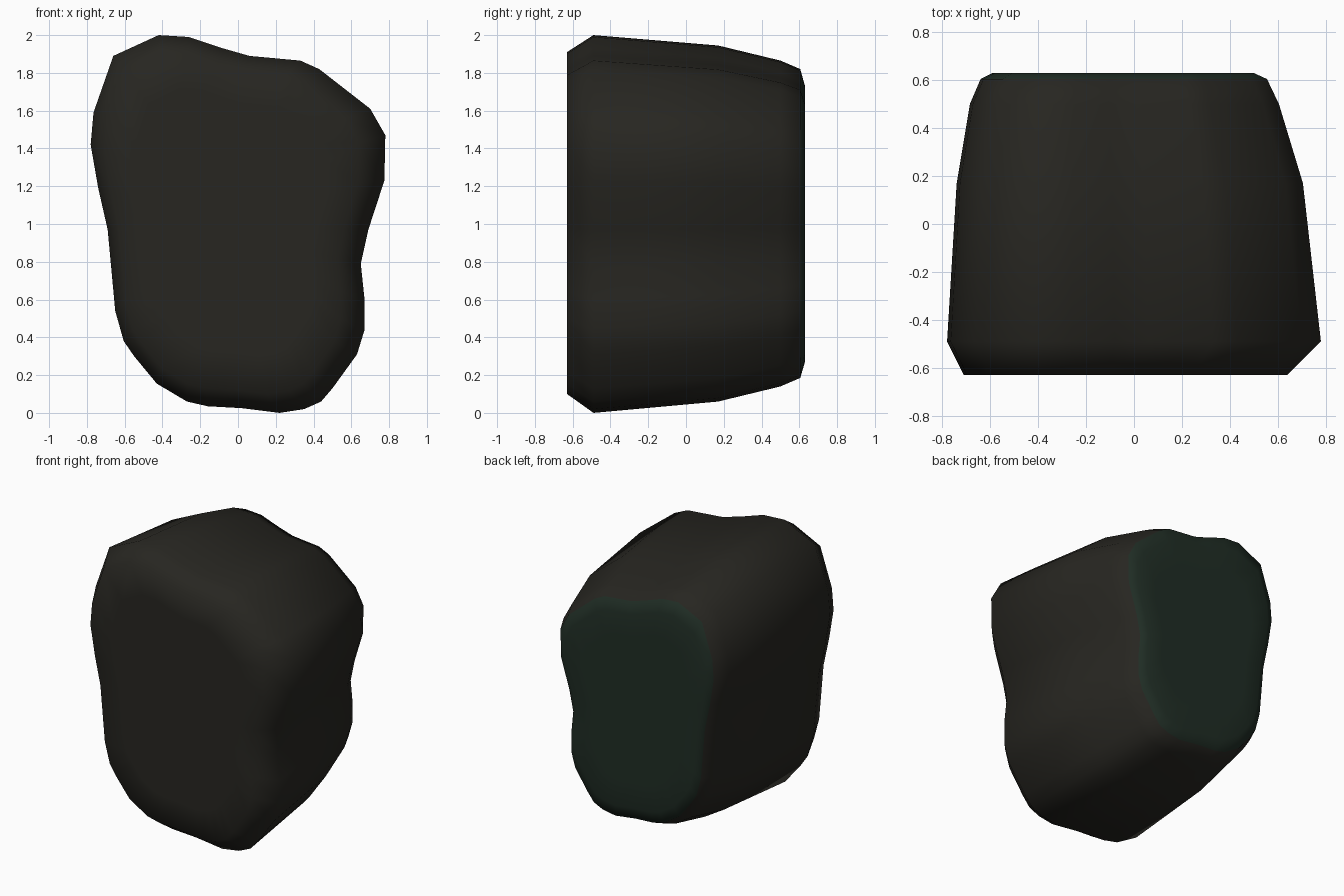
import bpy, bmesh

if "Cube" in bpy.data.objects:
    bpy.data.objects.remove(bpy.data.objects["Cube"])

# Boulder outline seen from the front (x, z)
outline = [(-.42, 2), (-.26, 1.99), (-.08, 1.93), (.06, 1.89), (.33, 1.865), (.43, 1.82),
           (.70, 1.61), (.78, 1.47), (.775, 1.23), (.69, .97), (.65, .79), (.67, .6),
           (.67, .44), (.63, .31), (.5, .13), (.44, .06), (.35, .02), (.22, 0),
           (.02, .025), (-.16, .035), (-.27, .06), (-.43, .155), (-.55, .3), (-.605, .38),
           (-.65, .54), (-.69, .97), (-.74, 1.19), (-.78, 1.42), (-.765, 1.59), (-.66, 1.89)]

# Cross-sections from front to back: y, x min, x max, z min, z max
sections = [(-.63, -.54, .48, .30, 1.70),
            (-.63, -.71, .64, .10, 1.91),
            (-.49, -.78, .78, 0, 2),
            (.17, -.74, .705, .06, 1.945),
            (.50, -.685, .605, .14, 1.865),
            (.605, -.64, .555, .185, 1.82),
            (.63, -.59, .50, .27, 1.73),
            (.63, -.45, .36, .45, 1.55)]


def material(name, color):
    m = bpy.data.materials.new(name)
    m.diffuse_color = (*color, 1)
    m.use_nodes = True
    m.node_tree.nodes["Principled BSDF"].inputs["Base Color"].default_value = m.diffuse_color
    return m


def ring(bm, y, x0, x1, z0, z1):
    """Outline fitted into the given bounds."""
    return [bm.verts.new((x0 + (x + .78) / 1.56 * (x1 - x0), y, z0 + z / 2 * (z1 - z0)))
            for x, z in outline]


# Loft the stone through its sections; the back end is mossy
bm = bmesh.new()
rings = [ring(bm, *s) for s in sections]
n = len(outline)
for k, (a, b) in enumerate(zip(rings, rings[1:])):
    for i in range(n):
        j = (i + 1) % n
        f = bm.faces.new((a[i], a[j], b[j], b[i]))
        f.material_index = 1 if k >= 5 else 0
bm.faces.new(rings[0])
bm.faces.new(rings[-1]).material_index = 1
bmesh.ops.recalc_face_normals(bm, faces=bm.faces)
for f in bm.faces:
    f.smooth = True

mesh = bpy.data.meshes.new("boulder")
bm.to_mesh(mesh)
bm.free()
mesh.materials.append(material("dark_stone", (.02, .019, .015)))
mesh.materials.append(material("mossy_stone", (.014, .026, .018)))
bpy.context.collection.objects.link(bpy.data.objects.new("boulder", mesh))
